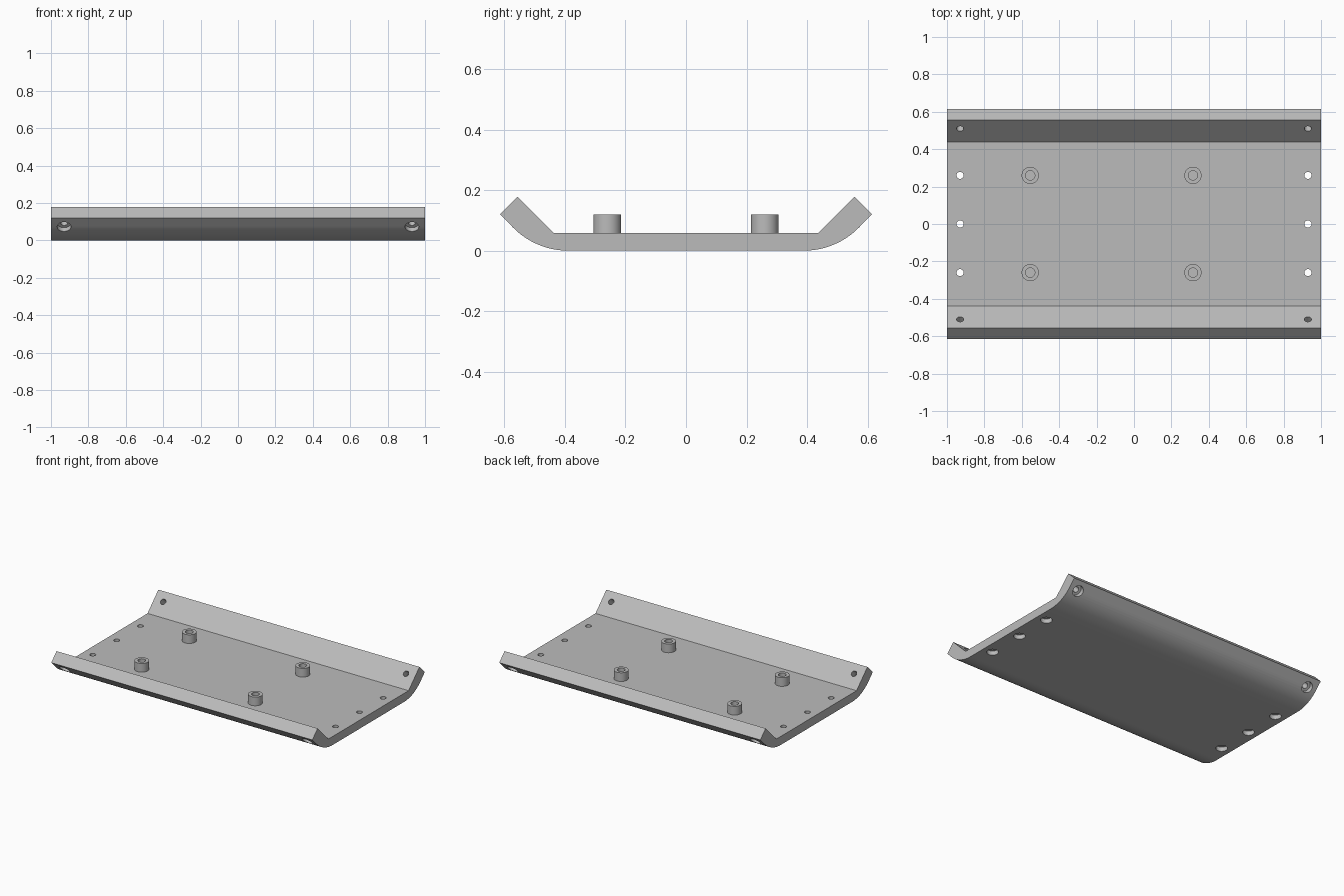
import bpy, bmesh, math
from mathutils import Vector

if "Cube" in bpy.data.objects:
    bpy.data.objects.remove(bpy.data.objects["Cube"])

grey = bpy.data.materials.new("plain grey")
grey.diffuse_color = (0.5, 0.5, 0.5, 1)
grey.use_nodes = True
grey.node_tree.nodes["Principled BSDF"].inputs["Base Color"].default_value = grey.diffuse_color


def finish(bm, name, angle=30):
    bmesh.ops.recalc_face_normals(bm, faces=bm.faces)
    me = bpy.data.meshes.new(name)
    bm.to_mesh(me)
    bm.free()
    ob = bpy.data.objects.new(name, me)
    bpy.context.collection.objects.link(ob)
    me.materials.append(grey)
    return ob


def smooth(ob):
    bpy.ops.object.select_all(action='DESELECT')
    ob.select_set(True)
    bpy.context.view_layer.objects.active = ob
    bpy.ops.object.shade_smooth_by_angle(angle=math.radians(30))


def lathe(name, profile, origin, axis=(0, 0, 1), seg=32):
    """Revolve a closed (radius, height) profile about an axis."""
    bm = bmesh.new()
    rot = Vector((0, 0, 1)).rotation_difference(Vector(axis)).to_matrix()
    rings = []
    for r, h in profile:
        n = 1 if r == 0 else seg
        rings.append([bm.verts.new(Vector(origin) + rot @ Vector(
            (r * math.cos(2 * math.pi * i / seg), r * math.sin(2 * math.pi * i / seg), h)))
            for i in range(n)])
    for a, b in zip(rings, rings[1:]):
        for i in range(seg):
            j = (i + 1) % seg
            quad = [a[i % len(a)], a[j % len(a)], b[j % len(b)], b[i % len(b)]]
            bm.faces.new(list(dict.fromkeys(quad)))
    return finish(bm, name)


# Tray: half profile with rounded underside, mirrored and extruded along x
R, y0 = 0.254, 0.39
half = [(y0 + R * math.sin(math.radians(a)), R - R * math.cos(math.radians(a)))
        for a in (i * 45 / 12 for i in range(13))]
half += [(0.615, 0.12), (0.557, 0.178), (0.438, 0.059)]
outline = half + [(-y, z) for y, z in reversed(half)]
bm = bmesh.new()
face = bm.faces.new([bm.verts.new((-1, y, z)) for y, z in outline])
ext = bmesh.ops.extrude_face_region(bm, geom=[face])["geom"]
bmesh.ops.translate(bm, vec=(2, 0, 0), verts=[v for v in ext if isinstance(v, bmesh.types.BMVert)])
tray = finish(bm, "tray")

# Screw holes, counterbored from the outside
bore = [(0, -0.05), (0.037, -0.05), (0.037, 0.03), (0.019, 0.03), (0.019, 0.2), (0, 0.2)]
s = math.sqrt(0.5)
cutters = []
for x in (-0.93, 0.93):
    for y in (-0.26, 0, 0.26):
        cutters.append(lathe("floor_hole_cutter", bore, (x, y, 0)))
    for side in (-1, 1):
        cutters.append(lathe("lip_hole_cutter", bore, (x, side * 0.567, 0.073), (0, -side * s, s)))
for c in cutters:
    mod = tray.modifiers.new("hole", 'BOOLEAN')
    mod.object = c
    mod.solver = 'EXACT'
bpy.context.view_layer.objects.active = tray
tray.select_set(True)
for mod in list(tray.modifiers):
    bpy.ops.object.modifier_apply(modifier=mod.name)
for c in cutters:
    bpy.data.objects.remove(c, do_unlink=True)
smooth(tray)

# Standoffs with blind holes
post = [(0, 0.05), (0.046, 0.05), (0.046, 0.119), (0.025, 0.119), (0.025, 0.065), (0, 0.065)]
for x in (-0.555, 0.315):
    for y in (-0.26, 0.26):
        smooth(lathe("standoff", post, (x, y, 0)))
